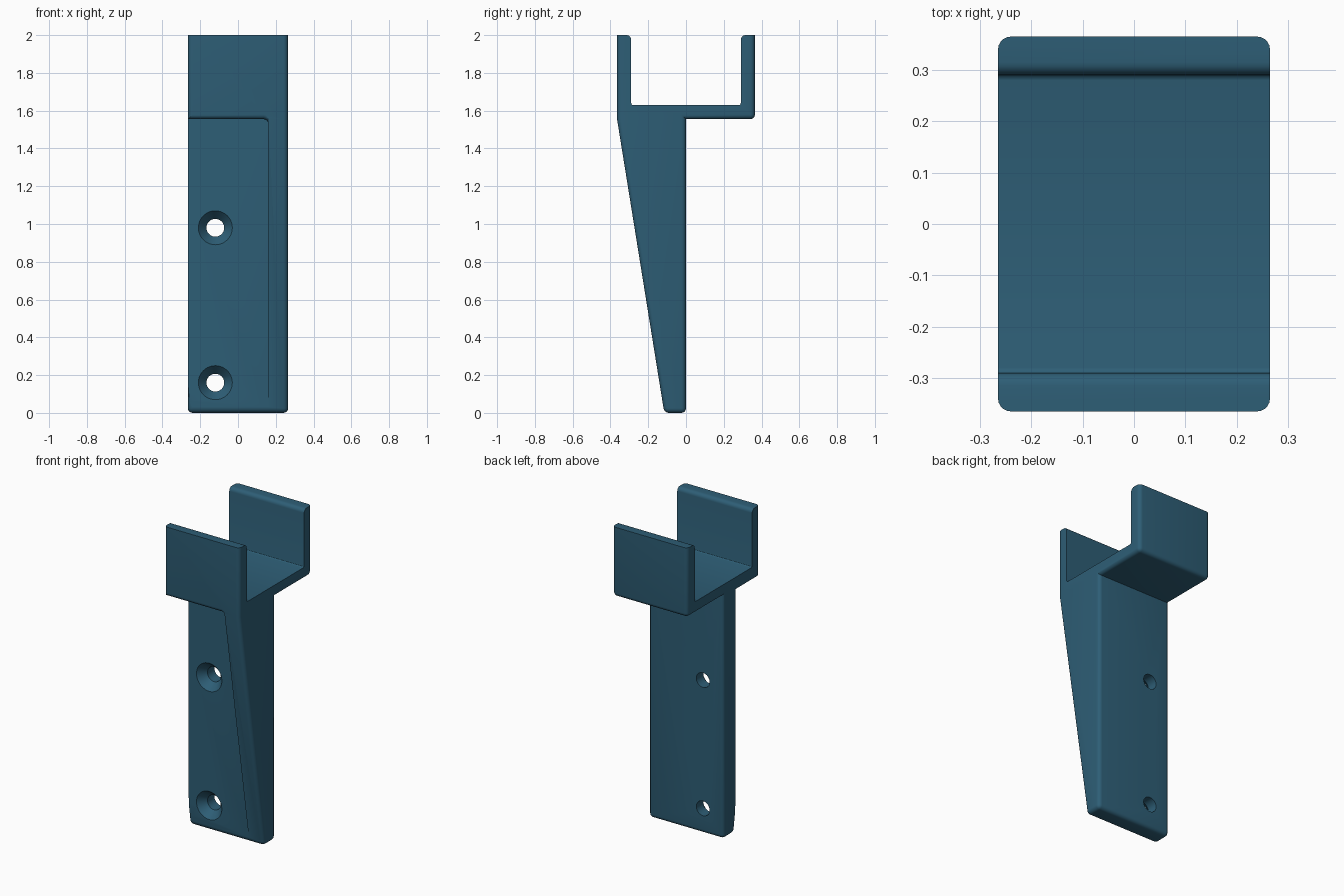
import bpy, bmesh, math

if "Cube" in bpy.data.objects:
    bpy.data.objects.remove(bpy.data.objects["Cube"])

teal = bpy.data.materials.new("dark teal")
teal.diffuse_color = (0.027, 0.112, 0.181, 1)
teal.use_nodes = True
teal.node_tree.nodes["Principled BSDF"].inputs["Base Color"].default_value = teal.diffuse_color

W = 0.265       # half width
D = 0.365       # half depth
R = 0.025       # edge rounding
SHELF = 1.555   # underside of the cradle


def loft(name, rings):
    """Closed solid through a list of equal-length outlines."""
    bm = bmesh.new()
    loops = [[bm.verts.new(p) for p in ring] for ring in rings]
    n = len(loops[0])
    for a, b in zip(loops, loops[1:]):
        for i in range(n):
            bm.faces.new((a[i], a[(i + 1) % n], b[(i + 1) % n], b[i]))
    bm.faces.new(loops[0])
    bm.faces.new(loops[-1])
    bmesh.ops.recalc_face_normals(bm, faces=bm.faces)
    me = bpy.data.meshes.new(name)
    bm.to_mesh(me)
    bm.free()
    ob = bpy.data.objects.new(name, me)
    bpy.context.collection.objects.link(ob)
    return ob


def round_edges(ob, rule, radius, segments=5):
    """Round the edges whose two end points satisfy the rule."""
    bm = bmesh.new()
    bm.from_mesh(ob.data)
    edges = [e for e in bm.edges if rule(e.verts[0].co, e.verts[1].co)]
    bmesh.ops.bevel(bm, geom=edges, offset=radius, offset_type='OFFSET',
                    segments=segments, profile=0.5, affect='EDGES')
    bm.to_mesh(ob.data)
    bm.free()


def cut(ob, cutter):
    cutter.hide_render = True
    cutter.hide_viewport = False
    m = ob.modifiers.new("cut", 'BOOLEAN')
    m.operation = 'DIFFERENCE'
    m.solver = 'EXACT'
    m.object = cutter
    bpy.context.view_layer.objects.active = ob
    bpy.ops.object.modifier_apply(modifier=m.name)
    bpy.data.objects.remove(cutter)


# Bracket body: side profile of the arm and U cradle, extruded across the width
T = 0.29        # inner face of the cradle walls
FLOOR = 1.63
profile = [(-D, 2), (-D, SHELF), (-0.115, 0), (0, 0), (0, SHELF),
           (D, SHELF), (D, 2), (T, 2), (T, FLOOR), (-T, FLOOR), (-T, 2)]
bracket = loft("wall_bracket", [[(x, y, z) for y, z in profile] for x in (-W, W)])


def near(a, b):
    return abs(a - b) < 1e-4


def inner_corner(a, b):
    return near(a.z, FLOOR) and near(b.z, FLOOR) and near(a.y, b.y)


def is_inner(v):
    return near(abs(v.y), T)


def outer_edge(a, b):
    if is_inner(a) and is_inner(b):          # inner top edges of the walls only
        return near(a.z, 2) and near(b.z, 2) and near(a.y, b.y)
    if is_inner(a) or is_inner(b):           # rim of the wall tops
        return False
    if near(a.x, b.x):                       # side rims
        return True
    return near(a.z, 0) or (near(a.z, SHELF) and a.y > 0.1)


round_edges(bracket, outer_edge, R)
round_edges(bracket, inner_corner, 0.01, 3)

# Recess beside the gusset, with a rounded corner and a rounded upper lip
GX, CR = 0.16, 0.025
arc = [(GX - CR + CR * math.cos(t), SHELF - CR + CR * math.sin(t))
       for t in [math.pi / 2 * i / 5 for i in range(6)]]
rings = []
steps = [(-0.5, R)]
for i in range(6):
    t = R * (1 - math.cos(math.pi / 2 * i / 5))
    steps.append((-D + t, R - math.sqrt(max(0, R * R - (R - t) ** 2))))
steps.append((-D + R, 0))
steps.append((-0.12, 0))
clean = []
for s in steps:
    if not clean or abs(s[0] - clean[-1][0]) > 1e-5:
        clean.append(s)
for y, d in clean:
    outline = [(-0.5, -0.3), (GX, -0.3)] + [(x, z + d) for x, z in arc] + [(-0.5, SHELF + d)]
    rings.append([(x, y, z) for x, z in outline])
cut(bracket, loft("recess_cutter", rings))

# Countersunk screw holes
for z in (0.16, 0.98):
    rings = [[(-0.12 + r * math.cos(2 * math.pi * i / 40), y,
               z + r * math.sin(2 * math.pi * i / 40)) for i in range(40)]
             for y, r in ((0.1, 0.047), (-0.07, 0.047), (-0.12, 0.09), (-0.3, 0.09))]
    cut(bracket, loft("screw_hole_cutter", rings))

# Colour and shading
bracket.data.materials.clear()
bracket.data.materials.append(teal)
for p in bracket.data.polygons:
    p.material_index = 0
bpy.ops.object.select_all(action='DESELECT')
bracket.select_set(True)
bpy.context.view_layer.objects.active = bracket
bpy.ops.object.shade_smooth_by_angle(angle=math.radians(30))
